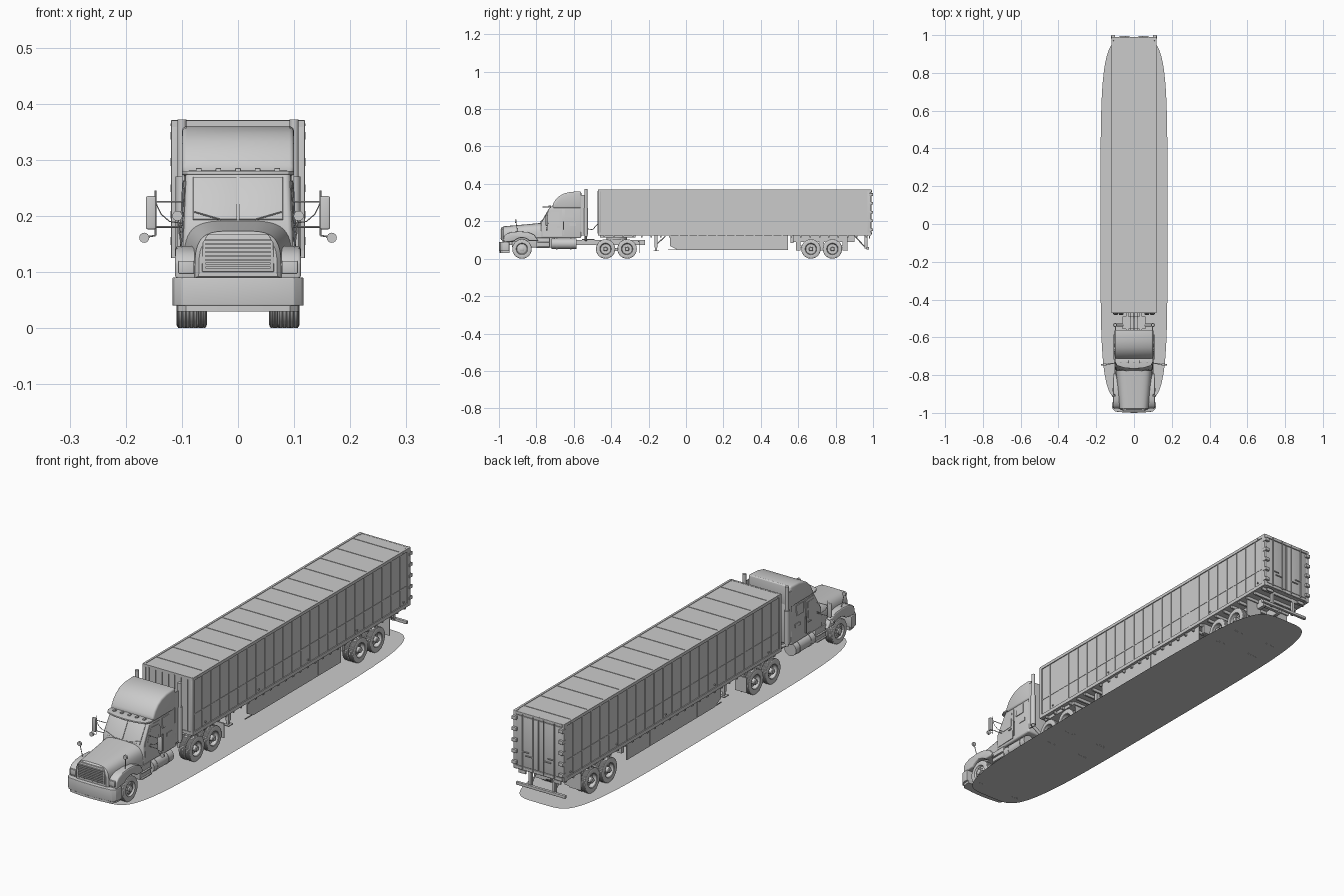
import bpy, bmesh, math
from mathutils import Vector, Matrix


def finish(name, bm, bevel=0, mirror=False):
    bmesh.ops.recalc_face_normals(bm, faces=bm.faces)
    if bevel:
        edges = [e for e in bm.edges if e.calc_face_angle(0) > 0.6]
        bmesh.ops.bevel(bm, geom=edges, offset=bevel, segments=3, profile=0.5,
                        affect='EDGES', clamp_overlap=True)
    me = bpy.data.meshes.new(name)
    bm.to_mesh(me)
    bm.free()
    ob = bpy.data.objects.new(name, me)
    bpy.context.collection.objects.link(ob)
    if mirror:
        ob.modifiers.new("mirror", 'MIRROR')
    return ob


def boxes(name, items, bevel=0, mirror=False):
    """Each item: x0, x1, y0, y1, z0, z1"""
    bm = bmesh.new()
    for x0, x1, y0, y1, z0, z1 in items:
        m = Matrix.Translation(((x0 + x1) / 2, (y0 + y1) / 2, (z0 + z1) / 2))
        bmesh.ops.create_cube(bm, size=1, matrix=m @ Matrix.Diagonal((x1 - x0, y1 - y0, z1 - z0, 1)))
    return finish(name, bm, bevel, mirror)


def extrude(name, pts, axis, a, b, bevel=0, mirror=False, taper=None):
    put = {'x': lambda p, t: (t, p[0], p[1]), 'y': lambda p, t: (p[0], t, p[1]),
           'z': lambda p, t: (p[0], p[1], t)}[axis]
    bm = bmesh.new()
    A, B = [[bm.verts.new(put(p, t)) for p in pts] for t in (a, b)]
    bm.faces.new(A)
    bm.faces.new(B[::-1])
    for i in range(len(pts)):
        j = (i + 1) % len(pts)
        bm.faces.new((A[i], A[j], B[j], B[i]))
    if taper:
        for v in bm.verts:
            v.co.x *= taper(v.co.y, v.co.z)
    return finish(name, bm, bevel, mirror)


def pipes(name, runs, mirror=False, seg=12):
    """Each run: radius, list of points"""
    bm = bmesh.new()
    for r, pts in runs:
        for p, q in zip(pts, pts[1:]):
            p, q = Vector(p), Vector(q)
            rot = (q - p).to_track_quat('Z', 'Y').to_matrix().to_4x4()
            bmesh.ops.create_cone(bm, cap_ends=True, segments=seg, radius1=r, radius2=r,
                                  depth=(q - p).length, matrix=Matrix.Translation((p + q) / 2) @ rot)
    return finish(name, bm, 0, mirror)


def loft(bm, rings, closed=True):
    rings = [[bm.verts.new(p) for p in ring] for ring in rings]
    n = len(rings[0])
    for r, s in zip(rings, rings[1:]):
        for i in range(n):
            bm.faces.new((r[i], r[(i + 1) % n], s[(i + 1) % n], s[i]))
    bm.faces.new(rings[0])
    bm.faces.new(rings[-1])


def tire(x0, x1):
    prof = [(.031, x0 + .001), (.045, x0), (.050, x0 + .002)]
    for k in range(5):
        w = (x1 - x0 - .006) / 5
        s = x0 + .003 + k * w
        prof += [(.0505, s), (.052, s + w * .15), (.052, s + w * .85), (.0505, s + w)]
    return prof + [(.050, x1 - .002), (.045, x1), (.031, x1 - .001)]


def wheel(name, prof, y, lug_r, lug_x, seg=36):
    bm = bmesh.new()
    ang = [2 * math.pi * i / seg for i in range(seg)]
    loft(bm, [[(x, y + r * math.cos(t), .052 + r * math.sin(t)) for t in ang] for r, x in prof])
    for i in range(10):
        t = math.tau * i / 10
        m = Matrix.Translation((lug_x, y + lug_r * math.cos(t), .052 + lug_r * math.sin(t)))
        bmesh.ops.create_cone(bm, cap_ends=True, segments=6, radius1=.002, radius2=.002, depth=.005,
                              matrix=m @ Matrix.Rotation(math.pi / 2, 4, 'Y'))
    finish(name, bm, 0, True)


# Flat ground plate, facing down
bm = bmesh.new()
sgn = lambda v: math.copysign(abs(v) ** .42, v)
bm.faces.new([bm.verts.new((.177 * sgn(math.cos(-t)), .02 + .96 * sgn(math.sin(-t)), 0.0005))
              for t in [math.tau * i / 96 for i in range(96)]])
me = bpy.data.meshes.new("ground_plate")
bm.to_mesh(me)
bm.free()
bpy.context.collection.objects.link(bpy.data.objects.new("ground_plate", me))

# Wheels
front = tire(.07, .109) + [(.029, .102), (.027, .1), (.018, .104), (.012, .105), (.012, .111), (.008, .113)]
dual = tire(.055, .081) + tire(.084, .11) + [(.029, .107), (.027, .09), (.016, .088), (.012, .089),
                                            (.012, .108), (.009, .111)]
wheel("front_wheel", front, -.877, .019, .104)
for i, y in enumerate((-.43, -.315, .668, .783)):
    wheel("dual_wheel_%d" % i, dual, y, .020, .090)
pipes("axles", [(.009, [(-.08, y, .052), (.08, y, .052)]) for y in (-.877, -.43, -.315, .668, .783)])

# Tractor chassis
boxes("chassis_rails", [(.03, .042, -.95, -.22, .072, .1)], 0, True)
boxes("chassis_crossmembers", [(-.035, .035, y, y + .012, .075, .097) for y in (-.94, -.7, -.55, -.37, -.235)])
boxes("engine_block", [(-.045, .045, -.93, -.7, .06, .13)], .006)
boxes("suspension_blocks", [(.035, .056, y - .03, y + .03, .05, .075) for y in (-.43, -.315)]
      + [(.038, .05, -.44, -.30, .042, .056)], 0, True)
boxes("deck_plate", [(-.06, .06, -.555, -.49, .1, .104)])
pipes("fifth_wheel", [(.055, [(0, -.37, .1), (0, -.37, .113)])], seg=32)
boxes("tractor_mudflaps", [(.056, .11, -.252, -.249, .03, .092), (.035, .11, -.256, -.249, .088, .094)], 0, True)
pipes("fuel_tank", [(.028, [(.08, -.718, .08), (.08, -.585, .08)])], True, 32)
pipes("tank_straps", [(.0295, [(.08, y, .08), (.08, y + .007, .08)]) for y in (-.695, -.62)], True, 32)
boxes("step_box", [(.055, .1, -.8, -.728, .058, .112), (.06, .107, -.795, -.73, .058, .064),
                   (.06, .107, -.795, -.73, .083, .088)], .002, True)

# Bumper
half = [(.117, -.945), (.117, -.962), (.113, -.98), (.1, -.993), (.05, -.998)]
plan = half + [(0, -1)] + [(-x, y) for x, y in half[::-1]]
extrude("bumper", plan, 'z', .04, .09, .002)
extrude("bumper_valance", [(x * .93, y * .98 - .018) for x, y in plan], 'z', .03, .045)

# Hood, fenders and grille
bm = bmesh.new()
se = lambda v: math.copysign(abs(v) ** .5, v)
loft(bm, [[(w * se(math.cos(t)), y, z0 + (z1 - z0) * se(math.sin(t))) for t in
           [math.pi * i / 24 for i in range(25)]]
          for y, w, z0, z1 in ((-.985, .07, .092, .165), (-.977, .077, .09, .173), (-.93, .082, .09, .177),
                               (-.85, .089, .095, .184), (-.765, .097, .1, .192))])
finish("hood", bm)
arch = [(-.877 + .06 * math.cos(t), .052 + .06 * math.sin(t))
        for t in [math.radians(46 + 9 * i) for i in range(11)]]
extrude("fender", [(-.974, .088), (-.974, .118), (-.962, .132), (-.935, .142), (-.89, .146), (-.845, .142),
                   (-.812, .128), (-.79, .095)] + arch, 'x', .06, .112, .005, True)
boxes("headlight", [(.078, .106, -.979, -.97, .097, .12)], .002, True)
extrude("grille_frame", [(-.064, .1), (.064, .1), (.063, .152), (.054, .167), (-.054, .167), (-.063, .152)],
        'y', -.988, -.975, .0015)
boxes("grille_slats", [(-.058, .058, -.993, -.985, .106 + i * .007, .1095 + i * .007) for i in range(8)])


# Cab and sleeper, tapering upward and toward the windshield
def cab_w(y, z):
    return .104 - .05 * (z - .11) - (.004 if y < -.7 else 0)


extrude("cab", [(-.775, .11), (-.775, .19), (-.726, .276), (-.7, .286), (-.56, .286), (-.56, .11)],
        'x', -1, 1, .008, taper=cab_w)
extrude("roof_fairing", [(-.712, .27), (-.714, .287), (-.7, .312), (-.68, .333), (-.655, .348), (-.62, .357),
                         (-.56, .36), (-.56, .27)], 'x', -.1, .1, .009)
extrude("door", [(-.764, .122), (-.764, .195), (-.728, .262), (-.664, .262), (-.664, .122)],
        'x', .9, 1.016, 0, True, cab_w)
extrude("door_window", [(-.746, .183), (-.746, .2), (-.72, .25), (-.676, .25), (-.676, .183)],
        'x', .9, 1.03, 0, True, cab_w)
extrude("sleeper_window", [(-.648, .22), (-.648, .263), (-.602, .263), (-.602, .22)],
        'x', .9, 1.02, 0, True, cab_w)
extrude("sleeper_hatch", [(-.622, .176), (-.622, .19), (-.588, .19), (-.588, .176)],
        'x', .9, 1.02, 0, True, cab_w)
extrude("windshield", [(-.776, .194), (-.732, .27), (-.72, .264), (-.764, .188)], 'x', .0015, .08, .001, True)
pipes("wipers", [(.0012, [(.03, -.779, .193), (.078, -.772, .207)])], True, 6)
boxes("cab_handles", [(.103, .108, -.657, -.653, .13, .2), (.102, .106, -.69, -.672, .168, .173)], 0, True)
half = [(.1, -.705), (.1, -.73), (.09, -.75), (.05, -.762)]
extrude("sun_visor", half + [(0, -.766)] + [(-x, y) for x, y in half[::-1]], 'z', .273, .28, .002)
boxes("marker_lights", [(x - .005, x + .005, -.735, -.722, .279, .285) for x in (-.07, -.035, 0, .035, .07)], .001)
boxes("cab_extender", [(.096, .1, -.565, -.535, .125, .34)], 0, True)

# Mirrors
boxes("door_mirror", [(.146, .164, -.75, -.738, .176, .235)], .003, True)
pipes("mirror_arms", [(.0015, [(.098, -.74, .225), (.15, -.742, .225)]),
                      (.0015, [(.1, -.74, .18), (.15, -.742, .18)]),
                      (.0015, [(.147, -.742, .245), (.147, -.742, .165), (.165, -.742, .162)]),
                      (.001, [(.1, -.735, .187), (.122, -.738, .19), (.137, -.74, .203), (.146, -.742, .222)])], True, 8)
pipes("round_mirrors", [(.009, [(.167, -.748, .161), (.167, -.74, .161)]),
                        (.009, [(.108, -.914, .2), (.108, -.906, .2)]),
                        (.0015, [(.1, -.9, .14), (.107, -.908, .194)])], True, 16)

# Exhaust stacks and air hoses
pipes("exhaust_stack", [(.008, [(.1, -.535, .12), (.1, -.535, .372)]), (.011, [(.1, -.535, .13), (.1, -.535, .27)]),
                        (.007, [(.1, -.535, .125), (.06, -.535, .1)])], True, 20)
pipes("air_hoses", [(.002, [(x, -.56, .2), (x, -.53, .16), (x, -.5, .155), (x, -.468, .19)])
                    for x in (-.02, 0, .02)], seg=8)

# Trailer box: shell, rails, ribs and roof seams
F, R = -.468, .985
boxes("trailer_body", [(-.115, .115, F, R, .127, .369)])
boxes("trailer_rails", [(.11, .119, F, R, .358, .371), (.11, .119, F, R, .125, .14),
                        (.11, .1165, F, R, .209, .213)], 0, True)
boxes("trailer_side_ribs", [(.113, .1175, F + i * .0605 - .002, F + i * .0605 + .002, .135, .362)
                            for i in range(1, 24)], 0, True)
boxes("trailer_roof_bows", [(-.112, .112, .93 - .11 * i - .002, .93 - .11 * i + .002, .368, .3708)
                            for i in range(13)])
boxes("trailer_front_ribs", [(x - .0025, x + .0025, F - .004, F, .135, .362)
                             for x in [-.09 + .03 * i for i in range(7)]]
      + [(-.118, .118, F - .003, F + .005, .358, .37), (-.118, .118, F - .003, F + .005, .125, .138)])
boxes("corner_posts", [(.106, .119, F - .003, F + .01, .125, .37), (.106, .119, R - .015, R + .005, .125, .371)],
      .001, True)
boxes("side_lights", [(.115, .12, y, y + .006, z, z + .005) for y, z in
                      ((-.39, .15), (-.03, .15), (.3, .15), (.63, .15), (.94, .15), (-.45, .36), (.94, .36))], 0, True)
boxes("floor_beams", [(-.112, .112, -.44 + .05 * i, -.432 + .05 * i, .114, .128) for i in range(29)])
boxes("coupler_plate", [(-.1, .1, -.46, -.27, .113, .127)])

# Rear doors with lock rods and hinges
boxes("rear_door", [(.002, .107, R, .99, .142, .355), (0, .112, R, .991, .127, .14), (0, .112, R, .991, .357, .37)],
      .001, True)
pipes("lock_rods", [(.0025, [(x, .993, .133), (x, .993, .364)]) for x in (.025, .075)], True, 8)
boxes("door_handles", [(.025, .06, .991, .995, .19, .194), (.045, .075, .991, .995, .205, .209)], 0, True)
boxes("door_hinges", [(.1, .1205, R - .005, 1.0, z, z + .014) for z in (.148, .195, .242, .289, .336)], .001, True)

# Side skirt
extrude("side_skirt", [(-.085, .127), (-.085, .068), (-.045, .047), (.545, .047), (.545, .127)],
        'x', .1, .104, 0, True)
boxes("skirt_seams", [(.103, .105, y, y + .003, .05, .125) for y in (.07, .23, .39)]
      + [(.098, .101, -.095, -.03, .046, .05)], 0, True)

# Landing gear
boxes("landing_gear", [(.058, .074, -.168, -.152, .06, .127), (.061, .071, -.165, -.155, .042, .07),
                       (.053, .079, -.175, -.145, .04, .044)], 0, True)
pipes("landing_gear_braces", [(.003, [(-.066, -.16, .085), (.066, -.16, .085)]),
                              (.003, [(.066, -.16, .075), (.066, -.11, .12)]),
                              (.003, [(-.066, -.16, .075), (-.066, -.11, .12)])], seg=8)

# Trailer bogie, mudflaps and rear underride guard
boxes("bogie_rails", [(.035, .05, .56, .9, .09, .127)]
      + [(.033, .054, y - .012, y + .012, .045, .095) for y in (.6, .725, .85)]
      + [(.038, .05, .6, .85, .06, .07), (.05, .1, .56, .575, .085, .127)], 0, True)
boxes("bogie_crossmembers", [(-.04, .04, y, y + .014, .095, .122) for y in (.57, .72, .88)])
boxes("trailer_mudflaps", [(.055, .11, .86, .863, .04, .125)], 0, True)
boxes("rear_guard", [(0, .116, .966, .978, .05, .062), (.05, .062, .955, .97, .055, .127),
                     (.066, .1, .978, .984, .108, .122)], .001, True)
pipes("guard_braces", [(.003, [(.056, .96, .06), (.056, .9, .122)])], True, 8)

# Smooth shading with sharp creases
for ob in bpy.data.objects:
    ob.select_set(True)
    bpy.context.view_layer.objects.active = ob
bpy.ops.object.shade_smooth_by_angle(angle=math.radians(30))
